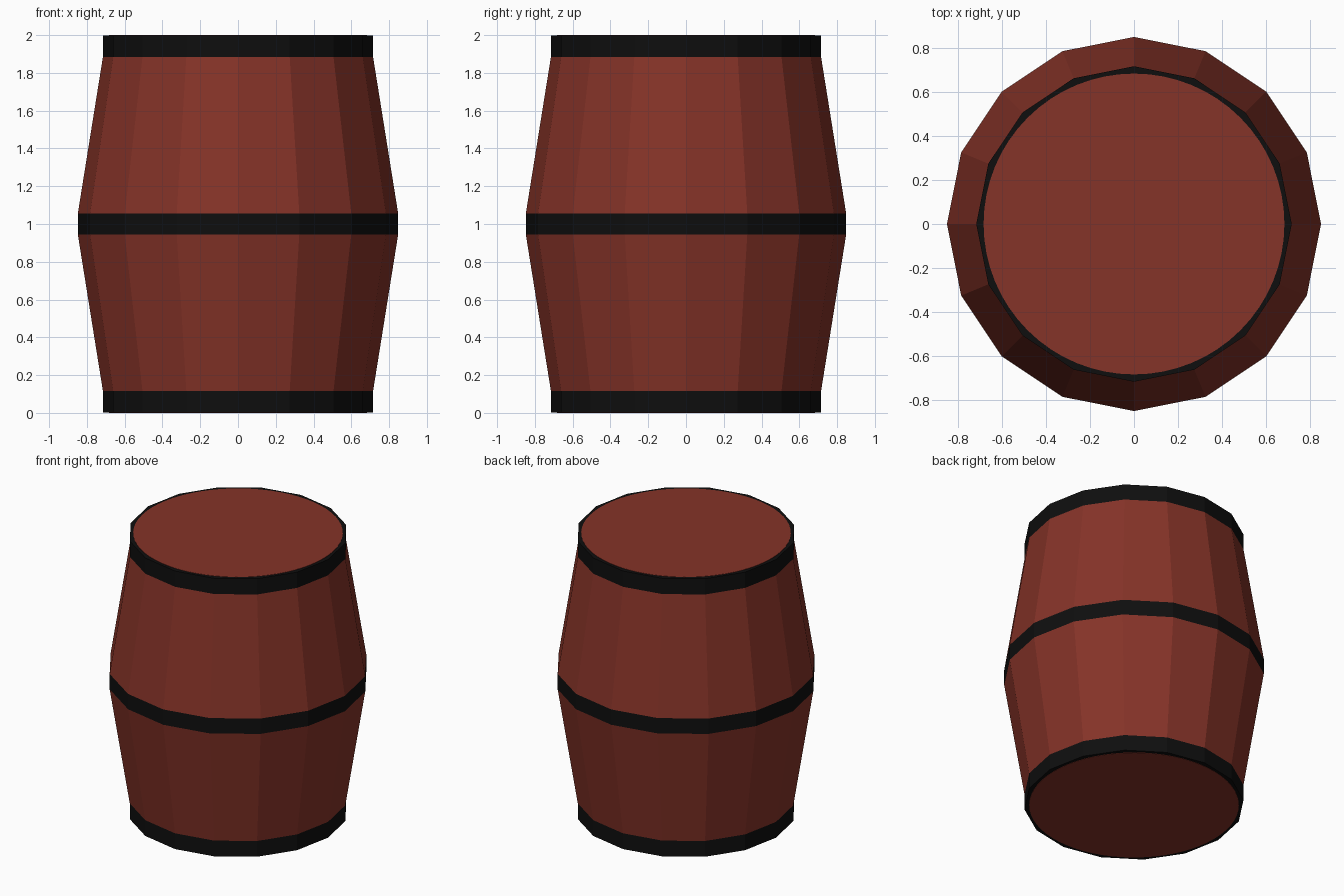
import bpy, bmesh, math

if "Cube" in bpy.data.objects:
    bpy.data.objects.remove(bpy.data.objects["Cube"])

def material(name, rgb):
    m = bpy.data.materials.new(name)
    m.diffuse_color = (*rgb, 1)
    m.use_nodes = True
    m.node_tree.nodes["Principled BSDF"].inputs["Base Color"].default_value = m.diffuse_color
    return m

wood = material("red brown wood", (0.235, 0.033, 0.021))
iron = material("black iron", (0.0045, 0.0045, 0.0045))

def lathe(name, profile, sides, mats, rule=None):
    """Spin (radius, z) points round z, close both ends, pick materials by rule."""
    bm = bmesh.new()
    rings = []
    for r, z in profile:
        rings.append([bm.verts.new((r * math.cos(math.tau * i / sides),
                                    r * math.sin(math.tau * i / sides), z))
                      for i in range(sides)])
    for a, b in zip(rings, rings[1:]):
        for i in range(sides):
            j = (i + 1) % sides
            bm.faces.new((a[i], a[j], b[j], b[i]))
    bm.faces.new(rings[0][::-1])
    bm.faces.new(rings[-1])
    if rule:
        for f in bm.faces:
            f.material_index = rule(f.calc_center_median().z)
    me = bpy.data.meshes.new(name)
    bm.to_mesh(me)
    bm.free()
    for m in mats:
        me.materials.append(m)
    ob = bpy.data.objects.new(name, me)
    bpy.context.collection.objects.link(ob)
    return ob

END, MID = 0.715, 0.848     # corner radii at the ends and the belly
SKIN = 0.002                # lids stand just proud of the hoops

# barrel body: staves, with end hoops and middle hoop coloured by height
lathe("barrel_body",
      [(END, SKIN), (END, 0.115), (MID, 0.945),
       (MID, 1.055), (END, 1.885), (END, 2 - SKIN)],
      16, [wood, iron],
      lambda z: int(z < 0.115 or z > 1.885 or abs(z - 1) < 0.05))

# round wooden lids at both ends
for name, z in (("bottom_lid", 0), ("top_lid", 2 - 2 * SKIN)):
    lathe(name, [(0.682, z), (0.682, z + 2 * SKIN)], 64, [wood])
